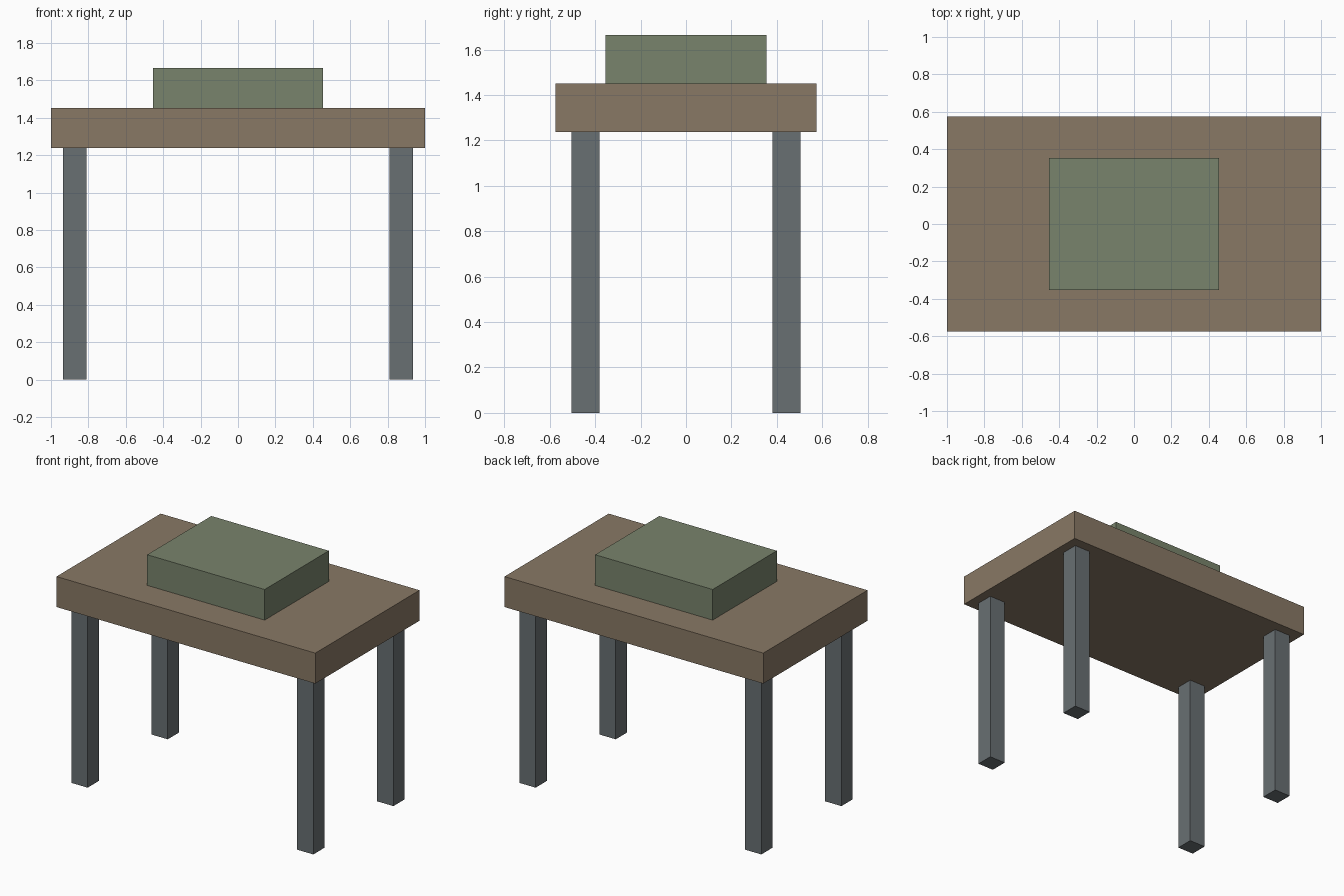
import bpy

if "Cube" in bpy.data.objects:
    bpy.data.objects.remove(bpy.data.objects["Cube"])


def material(name, rgb):
    mat = bpy.data.materials.new(name)
    mat.diffuse_color = (*rgb, 1.0)
    mat.use_nodes = True
    mat.node_tree.nodes["Principled BSDF"].inputs["Base Color"].default_value = mat.diffuse_color
    return mat


def box(name, center_xy, size_xy, z0, z1, mat):
    """Box given by its plan position and size, and its bottom and top heights."""
    x, y = center_xy
    bpy.ops.mesh.primitive_cube_add(size=1, location=(x, y, (z0 + z1) / 2))
    obj = bpy.context.object
    obj.name = name
    obj.scale = (*size_xy, z1 - z0)
    bpy.ops.object.transform_apply(location=False, rotation=False, scale=True)
    obj.data.materials.append(mat)
    return obj


wood = material("brown_wood", (0.25, 0.19, 0.13))
metal = material("dark_grey", (0.14, 0.16, 0.17))
green = material("muted_green", (0.19, 0.23, 0.15))

LEG_TOP, TABLE_TOP, BLOCK_TOP = 1.238, 1.451, 1.665

# Table top and the block resting on it
box("table_top", (0, 0), (2.0, 1.15), LEG_TOP, TABLE_TOP, wood)
box("top_block", (0, 0), (0.908, 0.708), TABLE_TOP, BLOCK_TOP, green)

# Four square legs
for side, sx in (("left", -1), ("right", 1)):
    for end, sy in (("front", -1), ("back", 1)):
        box(f"{end}_{side}_leg", (sx * 0.872, sy * 0.442), (0.125, 0.123),
            0, LEG_TOP, metal)
